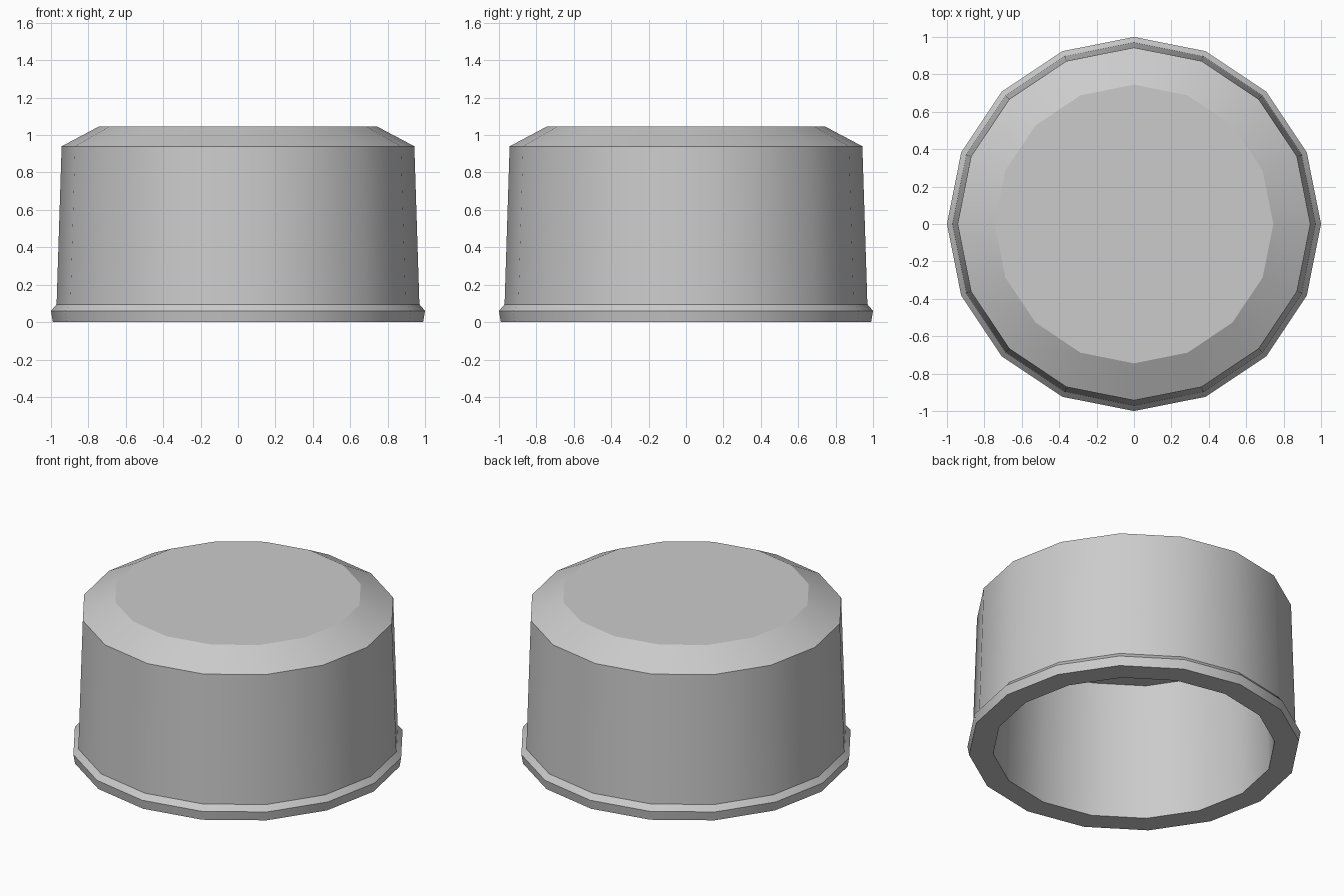
import bpy, bmesh, math

if "Cube" in bpy.data.objects:
    bpy.data.objects.remove(bpy.data.objects["Cube"])

SIDES = 16

# Hollow cap profile (radius, height): inner ceiling, inner wall, lip, outer wall, bevel, top
profile = [(0.82, 0.90), (0.845, 0.0), (0.99, 0.0), (1.0, 0.06),
           (0.97, 0.095), (0.943, 0.94), (0.745, 1.045)]

bm = bmesh.new()
rings = []
for r, z in profile:
    rings.append([bm.verts.new((r * math.cos(2 * math.pi * i / SIDES),
                                r * math.sin(2 * math.pi * i / SIDES), z))
                  for i in range(SIDES)])

# Walls between neighbouring rings
for a, b in zip(rings, rings[1:]):
    for i in range(SIDES):
        j = (i + 1) % SIDES
        bm.faces.new((a[i], a[j], b[j], b[i]))

# Top disc and inner ceiling
bm.faces.new(rings[-1])
bm.faces.new(list(reversed(rings[0])))
bmesh.ops.recalc_face_normals(bm, faces=bm.faces)

mesh = bpy.data.meshes.new("hollow_cap")
bm.to_mesh(mesh)
bm.free()
cap = bpy.data.objects.new("hollow_cap", mesh)
bpy.context.collection.objects.link(cap)

# Smooth round the wall, crisp at the lip and bevel
bpy.context.view_layer.objects.active = cap
cap.select_set(True)
bpy.ops.object.shade_smooth_by_angle(angle=math.radians(25))
